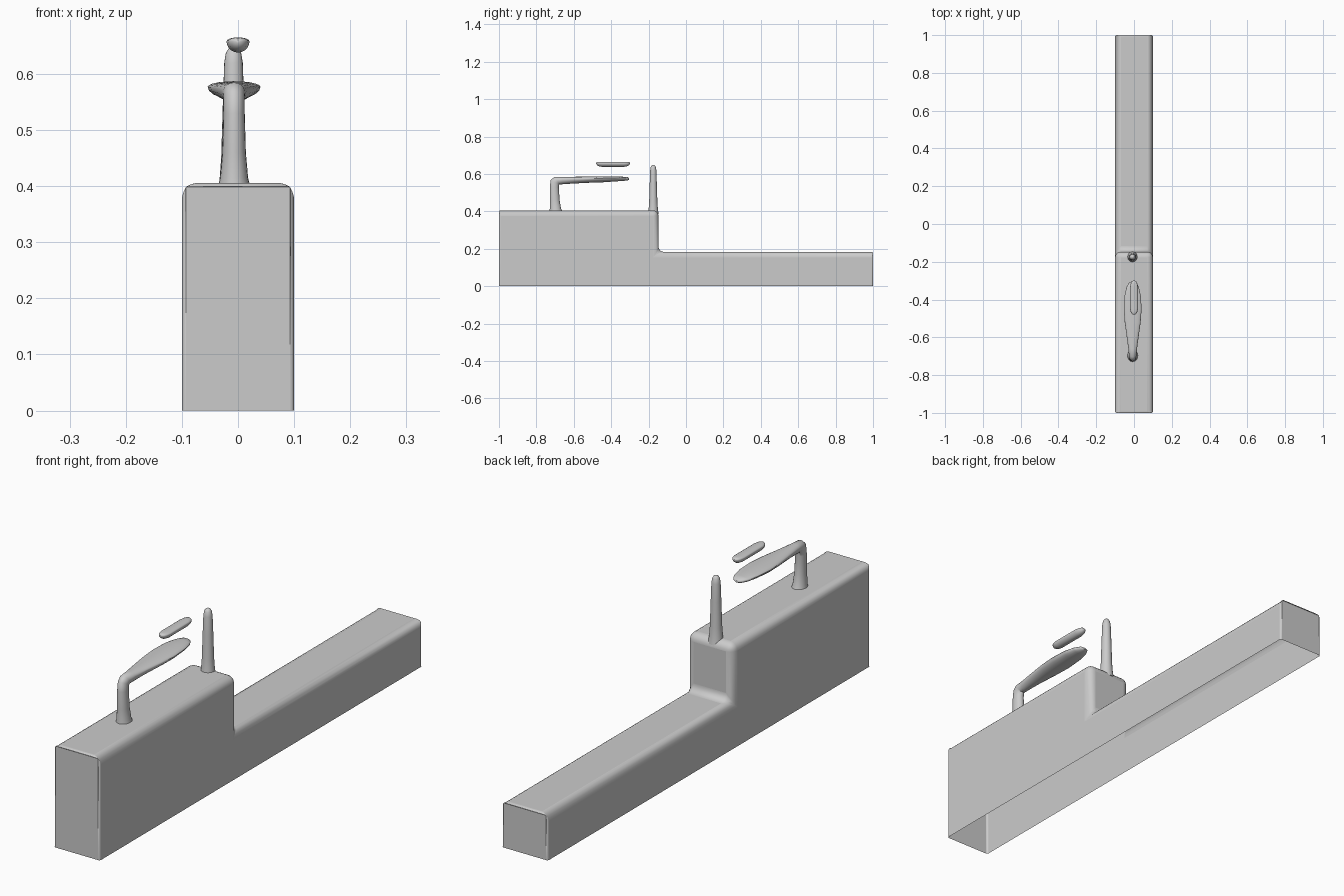
import bpy, bmesh, math
from mathutils import Vector

if "Cube" in bpy.data.objects:
    bpy.data.objects.remove(bpy.data.objects["Cube"], do_unlink=True)

grey = bpy.data.materials.new("plain_grey")
grey.use_nodes = True
grey.diffuse_color = (0.6, 0.6, 0.6, 1)
grey.node_tree.nodes["Principled BSDF"].inputs["Base Color"].default_value = (0.6, 0.6, 0.6, 1)


def make_object(name, bm):
    bmesh.ops.recalc_face_normals(bm, faces=bm.faces[:])
    mesh = bpy.data.meshes.new(name)
    bm.to_mesh(mesh)
    bm.free()
    mesh.materials.append(grey)
    obj = bpy.data.objects.new(name, mesh)
    bpy.context.collection.objects.link(obj)
    for o in bpy.context.selected_objects:
        o.select_set(False)
    bpy.context.view_layer.objects.active = obj
    obj.select_set(True)
    bpy.ops.object.shade_smooth_by_angle(angle=math.radians(50))
    return obj


def loft(name, rings, x=0.0, sides=20):
    """Skin rings of (y, z, tilt, half width, outer depth, inner depth).
    Tilt 0 runs upwards, tilt 90 runs backwards."""
    bm = bmesh.new()
    loops = []
    for y, z, tilt, w, outer, inner in rings:
        t = math.radians(tilt)
        out = Vector((0, -math.cos(t), math.sin(t)))
        loop = []
        for i in range(sides):
            a = 2 * math.pi * i / sides
            s = math.sin(a)
            p = Vector((x + w * math.cos(a), y, z)) + out * s * (outer if s > 0 else inner)
            loop.append(bm.verts.new(p))
        loops.append(loop)
    for a, b in zip(loops, loops[1:]):
        for i in range(sides):
            j = (i + 1) % sides
            bm.faces.new((a[i], a[j], b[j], b[i]))
    bm.faces.new(loops[0])
    bm.faces.new(loops[-1])
    return make_object(name, bm)


# Stepped body: an L-shaped shell, open underneath, with softened edges
STEP_Y, HIGH, LOW = -0.147, 0.406, 0.183
profile = [(-1, 0), (-1, HIGH), (STEP_Y, HIGH), (STEP_Y, LOW), (1, LOW), (1, 0)]
bm = bmesh.new()
left, right = [[bm.verts.new((x, y, z)) for y, z in profile] for x in (-0.1, 0.1)]
bm.faces.new(left)
bm.faces.new(right)
for i in range(len(profile) - 1):
    bm.faces.new((left[i], left[i + 1], right[i + 1], right[i]))
weights = bm.edges.layers.float.new("bevel_weight_edge")
for e in bm.edges:
    a, b = e.verts
    at_end = abs(abs(a.co.y) - 1) < 0.01 and abs(a.co.y - b.co.y) < 0.01
    if max(a.co.z, b.co.z) < 0.01:
        e[weights] = 0
    elif at_end:
        e[weights] = 0.25
    else:
        e[weights] = 1
body = make_object("stepped_body", bm)
bevel = body.modifiers.new("soft_edges", "BEVEL")
bevel.limit_method = "WEIGHT"
bevel.width = 0.03
bevel.segments = 5

# Spout: a round post bending into a flat-topped blade
loft("spout", [
    (-0.695, 0.395, 0, 0.030, 0.036, 0.036),
    (-0.698, 0.415, 0, 0.025, 0.030, 0.030),
    (-0.702, 0.46, 0, 0.021, 0.026, 0.026),
    (-0.704, 0.53, 0, 0.019, 0.024, 0.024),
    (-0.700, 0.556, 25, 0.019, 0.026, 0.025),
    (-0.690, 0.565, 55, 0.020, 0.024, 0.025),
    (-0.660, 0.570, 88, 0.023, 0.015, 0.025),
    (-0.60, 0.574, 90, 0.031, 0.011, 0.025),
    (-0.52, 0.576, 90, 0.042, 0.010, 0.023),
    (-0.45, 0.577, 90, 0.047, 0.010, 0.022),
    (-0.38, 0.578, 90, 0.043, 0.009, 0.018),
    (-0.335, 0.577, 90, 0.033, 0.008, 0.014),
    (-0.312, 0.576, 90, 0.020, 0.007, 0.010),
    (-0.304, 0.574, 90, 0.007, 0.003, 0.004),
], x=-0.007)

# Small floating handle: flat on top, rounded below
loft("floating_handle", [
    (-0.390 + 0.090 * u, 0.658, 90, 0.0205 * f, 0.007 * min(1, f * 1.5), 0.020 * f)
    for u, f in [(-1, 0.2), (-0.95, 0.55), (-0.85, 0.83), (-0.65, 1),
                 (0.65, 1), (0.85, 0.83), (0.95, 0.55), (1, 0.2)]
])

# Upright peg with a domed tip
loft("upright_peg", [
    (-0.175, z, 0, r, r, r)
    for z, r in [(0.385, 0.029), (0.41, 0.025), (0.45, 0.022), (0.55, 0.019), (0.62, 0.0165),
                 (0.638, 0.0135), (0.646, 0.008), (0.649, 0.002)]
], x=-0.008)
